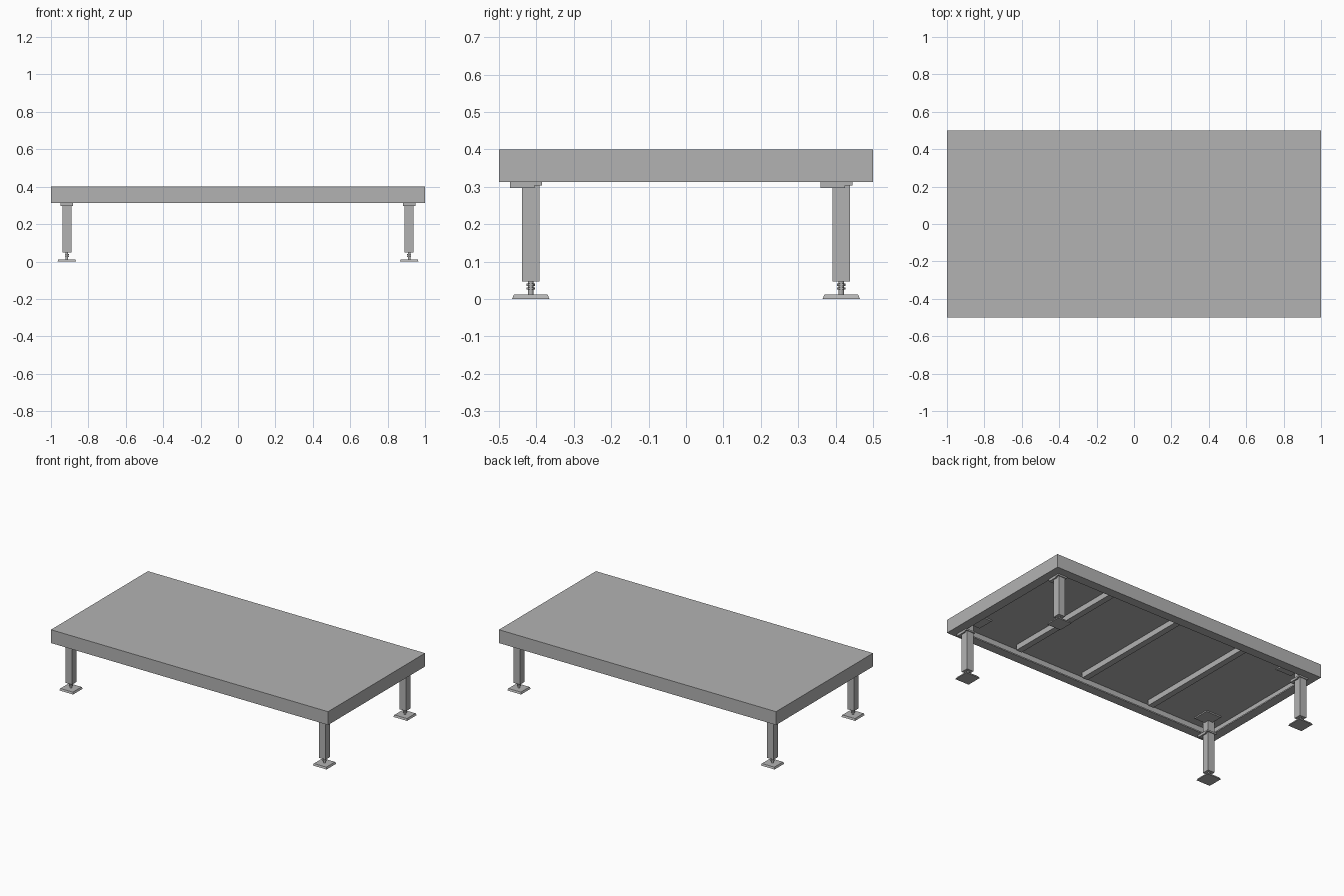
import bpy
import bmesh
from math import pi, sqrt

cube = bpy.data.objects.get("Cube")
if cube:
    bpy.data.objects.remove(cube)

grey = bpy.data.materials.new("light_grey")
grey.use_nodes = True
colour = (0.45, 0.45, 0.45, 1)
grey.diffuse_color = colour
grey.node_tree.nodes["Principled BSDF"].inputs["Base Color"].default_value = colour


def finish(name, bm):
    mesh = bpy.data.meshes.new(name)
    bmesh.ops.recalc_face_normals(bm, faces=bm.faces)
    bm.to_mesh(mesh)
    bm.free()
    mesh.materials.append(grey)
    obj = bpy.data.objects.new(name, mesh)
    bpy.context.collection.objects.link(obj)
    return obj


def box(name, x, y, z):
    """Box from (low, high) ranges on each axis."""
    bm = bmesh.new()
    bmesh.ops.create_cube(bm, size=1)
    for v in bm.verts:
        v.co = [r[0] + (c + 0.5) * (r[1] - r[0]) for c, r in zip(v.co, (x, y, z))]
    return finish(name, bm)


def around(centre, half):
    return (centre - half, centre + half)


def frustum(name, x, y, z, r1, r2, sides, turn=0):
    bm = bmesh.new()
    bmesh.ops.create_cone(bm, cap_ends=True, segments=sides, radius1=r1,
                          radius2=r2, depth=z[1] - z[0])
    obj = finish(name, bm)
    obj.location = (x, y, sum(z) / 2)
    obj.rotation_euler.z = turn
    return obj


W, D = 1.0, 0.5
BOTTOM, TOP, CEILING = 0.313, 0.4, 0.386
SKIRT, FLANGE = 0.015, 0.06

# Deck panel
box("deck", (-W, W), (-D, D), (CEILING, TOP))

# Edge channels: skirt with an inward flange
for s, side in ((-1, "right"), (1, "left")):
    for width, low, high, part in ((SKIRT, BOTTOM, CEILING, "skirt"),
                                   (FLANGE, BOTTOM, BOTTOM + 0.008, "flange")):
        xr = sorted((s * W, s * (W - width)))
        box(f"{side}_{part}", xr, (-D, D), (low, high))
for s, side in ((-1, "front"), (1, "back")):
    for width, low, high, part in ((SKIRT, BOTTOM, CEILING, "skirt"),
                                   (FLANGE, BOTTOM, BOTTOM + 0.008, "flange")):
        yr = sorted((s * D, s * (D - width)))
        box(f"{side}_{part}", (-W + width, W - width), yr, (low, high))

# Cross bars under the deck
for i in (-1, 0, 1):
    box("cross_bar", around(i * 0.5, 0.02), around(0, 0.445), (0.35, CEILING))

# Legs, brackets and adjustable feet
for sx in (-1, 1):
    for sy in (-1, 1):
        x, y = sx * 0.915, sy * 0.415
        box("leg", around(x, 0.024), around(y, 0.024), (0.047, CEILING))
        box("leg_bracket", around(x, 0.033), (y - 0.055, y + 0.01), (0.297, BOTTOM))
        box("bracket_tab", around(x, 0.033), (y + 0.01, y + 0.03), (0.303, BOTTOM))
        box("corner_plate", around(sx * 0.87, 0.055), around(sy * 0.37, 0.055),
            (CEILING - 0.008, CEILING))
        frustum("foot", x, y, (0, 0.012), 0.05 * sqrt(2), 0.045 * sqrt(2), 4, pi / 4)
        frustum("foot_screw", x, y, (0.012, 0.05), 0.007, 0.007, 12)
        for z in (0.028, 0.038):
            frustum("foot_nut", x, y, (z - 0.003, z + 0.003), 0.012, 0.012, 6)
